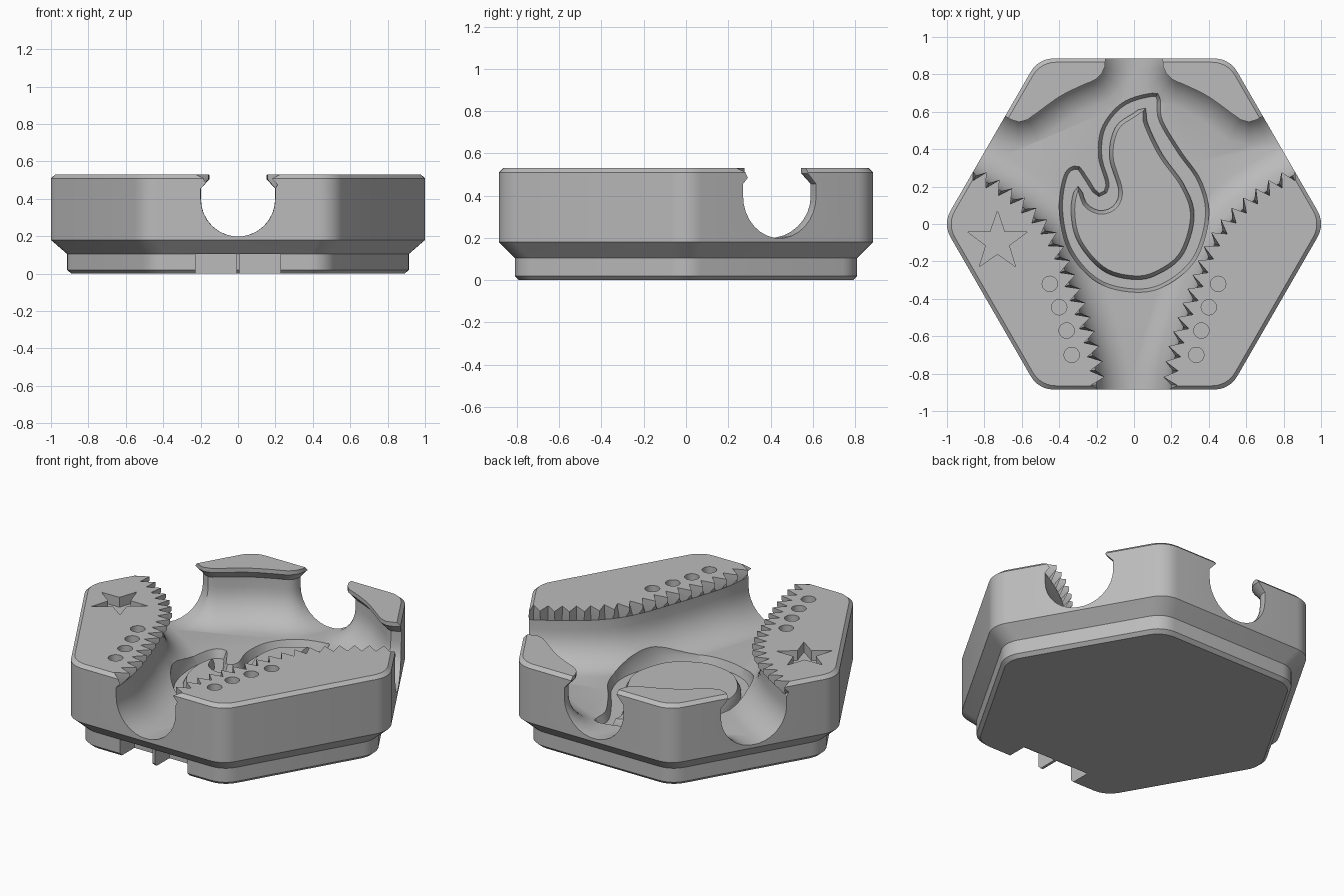
import bpy, bmesh, math
from mathutils import Vector

cube = bpy.data.objects.get("Cube")
if cube:
    bpy.data.objects.remove(cube, do_unlink=True)

grey = bpy.data.materials.new("plain grey")
grey.use_nodes = True
grey.diffuse_color = (0.5, 0.5, 0.5, 1)
grey.node_tree.nodes["Principled BSDF"].inputs["Base Color"].default_value = (0.5, 0.5, 0.5, 1)


def loft(name, layers):
    """Solid through stacked loops; layers are (z, points) of equal length."""
    bm = bmesh.new()
    rings = [[bm.verts.new((p[0], p[1], z)) for p in pts] for z, pts in layers]
    n = len(rings[0])
    for low, high in zip(rings, rings[1:]):
        for i in range(n):
            j = (i + 1) % n
            bm.faces.new((low[i], low[j], high[j], high[i]))
    bm.faces.new(rings[0][::-1])
    bm.faces.new(rings[-1])
    bmesh.ops.recalc_face_normals(bm, faces=bm.faces)
    mesh = bpy.data.meshes.new(name)
    bm.to_mesh(mesh)
    bm.free()
    ob = bpy.data.objects.new(name, mesh)
    mesh.materials.append(grey)
    bpy.context.collection.objects.link(ob)
    return ob


def cut(body, cutter):
    cutter.hide_render = True
    mod = body.modifiers.new("cut", "BOOLEAN")
    mod.operation, mod.solver, mod.object = "DIFFERENCE", "EXACT", cutter
    bpy.context.view_layer.objects.active = body
    bpy.ops.object.modifier_apply(modifier=mod.name)
    bpy.data.objects.remove(cutter, do_unlink=True)


def spline(ctrl, step, closed=False):
    """Smooth curve through control points, resampled at an even spacing."""
    c = [Vector(p) for p in ctrl]
    n = len(c)
    get = (lambda i: c[i % n]) if closed else (lambda i: c[max(0, min(n - 1, i))])
    dense = []
    for i in range(n if closed else n - 1):
        a, b, d, e = (get(i + k) for k in (-1, 0, 1, 2))
        for k in range(20):
            t = k / 20
            dense.append(0.5 * (2 * b + (d - a) * t + (2 * a - 5 * b + 4 * d - e) * t ** 2
                                + (3 * b - a - 3 * d + e) * t ** 3))
    dense.append(get(n) if closed else c[-1])
    dist = [0.0]
    for p, q in zip(dense, dense[1:]):
        dist.append(dist[-1] + (q - p).length)
    count = round(dist[-1] / step)
    out, k = [], 0
    for i in range(count if closed else count + 1):
        s = dist[-1] * i / count
        while k < len(dist) - 2 and dist[k + 1] < s:
            k += 1
        f = (s - dist[k]) / max(dist[k + 1] - dist[k], 1e-9)
        out.append(dense[k].lerp(dense[k + 1], f))
    return out


def offset(pts, amounts, closed=False):
    """Move each point to the left of the travel direction."""
    n, out = len(pts), []
    for i, p in enumerate(pts):
        if closed:
            d = pts[(i + 1) % n] - pts[i - 1]
        else:
            d = pts[min(i + 1, n - 1)] - pts[max(i - 1, 0)]
        d.normalize()
        out.append(p + Vector((-d.y, d.x)) * amounts[i])
    return out


def rounded_hexagon(apothem, radius=0.14, steps=6):
    reach = (apothem - radius) / math.cos(math.pi / 6)
    pts = []
    for corner in range(6):
        a = math.radians(60 * corner)
        for k in range(steps + 1):
            b = a + math.radians(-30 + 60 * k / steps)
            pts.append((reach * math.cos(a) + radius * math.cos(b),
                        reach * math.sin(a) + radius * math.sin(b)))
    return pts


def circle(x, y, radius, n=24):
    return [(x + radius * math.cos(math.tau * k / n),
             y + radius * math.sin(math.tau * k / n)) for k in range(n)]


def box(x0, x1, y0, y1):
    return [(x0, y0), (x1, y0), (x1, y1), (x0, y1)]


# Hexagonal body with a stepped foot and chamfered rims
body = loft("hexagonal_body", [(z, rounded_hexagon(a)) for z, a in (
    (0, 0.79), (0.02, 0.81), (0.105, 0.81), (0.18, 0.885), (0.51, 0.885), (0.53, 0.865))])

# Pocket edges: toothed side from front to side channel, plain side from there to the back
toothed = spline([(0.2, -1.1), (0.2, -0.86), (0.22, -0.7), (0.28, -0.5), (0.34, -0.33),
                  (0.4, -0.17), (0.47, -0.04), (0.57, 0.07), (0.7, 0.17),
                  (0.866, 0.27), (1.053, 0.377)], 0.04)
plain = spline([(0.853, 0.723), (0.74, 0.66), (0.66, 0.612), (0.61, 0.59), (0.56, 0.62),
                (0.42, 0.72), (0.29, 0.785), (0.23, 0.81), (0.2, 0.85), (0.2, 0.92),
                (0.2, 1.1)], 0.025)


def pocket_loop(inset, valley):
    teeth = [inset if i % 2 else valley for i in range(len(toothed))]
    right = offset(toothed, teeth) + offset(plain, [inset] * len(plain))
    return right + [Vector((-p.x, p.y)) for p in reversed(right)]


# Round-bottomed pocket, then an overhanging lip with teeth
layers = []
for deg in (8, 20, 32, 44, 56, 68, 79, 90):
    phi = math.radians(deg)
    inset = 0.2 * (1 - math.sin(phi))
    layers.append((0.398 - 0.2 * math.cos(phi), pocket_loop(inset, inset)))
layers += [(0.455, pocket_loop(0, 0)), (0.505, pocket_loop(0.045, -0.03)),
           (0.6, pocket_loop(0.045, -0.03))]
cut(body, loft("pocket_cutter", layers))

# Flame groove in the floor and the raised flame inside it
outer = spline([(0.14, 0.67), (0.15, 0.56), (0.25, 0.39), (0.36, 0.23), (0.4, 0.04),
                (0.33, -0.19), (0.17, -0.33), (0, -0.365), (-0.2, -0.31), (-0.35, -0.14),
                (-0.4, 0.08), (-0.37, 0.27), (-0.3, 0.31), (-0.25, 0.25), (-0.19, 0.165),
                (-0.15, 0.21), (-0.19, 0.36), (-0.17, 0.52), (-0.06, 0.65), (0.1, 0.7)],
               0.03, True)
inner = spline([(0.055, 0.61), (0.06, 0.54), (0.14, 0.37), (0.26, 0.2), (0.31, 0.04),
                (0.25, -0.16), (0.12, -0.26), (0, -0.285), (-0.16, -0.24), (-0.29, -0.09),
                (-0.325, 0.07), (-0.3, 0.19), (-0.26, 0.1), (-0.18, 0.06), (-0.1, 0.09),
                (-0.07, 0.18), (-0.12, 0.36), (-0.09, 0.51), (0, 0.58)], 0.03, True)


def ring(pts, amount):
    # both curves run clockwise, so a positive amount grows them
    return offset(pts, [amount] * len(pts), True)


cut(body, loft("groove_cutter", [(0.15, ring(outer, -0.018)), (0.2, outer), (0.28, outer)]))
flame = loft("raised_flame", [(0.14, ring(inner, 0.012)), (0.16, ring(inner, 0.012)),
                              (0.199, ring(inner, -0.008))])

# Sunken star on the right block
star = []
for k in range(10):
    a = math.radians(90 + 36 * k)
    r = 0.065 if k % 2 else 0.165
    star.append((-0.73 + r * math.cos(a), -0.095 + r * math.sin(a)))
cut(body, loft("star_cutter", [(0.47, star), (0.6, star)]))

# Dot rows and foot notches, mirrored left and right
for side in (-1, 1):
    for x, y in ((0.45, -0.32), (0.4, -0.445), (0.36, -0.57), (0.333, -0.7)):
        dot = circle(side * x, y, 0.041)
        cut(body, loft("dot_cutter", [(0.47, dot), (0.6, dot)]))
    notch = box(*sorted((side * 0.008, side * 0.227)), -1, -0.67)
    cut(body, loft("notch_cutter", [(-0.1, notch), (0.104, notch)]))

# Smooth shading with sharp edges kept
for ob in (body, flame):
    bpy.ops.object.select_all(action="DESELECT")
    ob.select_set(True)
    bpy.context.view_layer.objects.active = ob
    bpy.ops.object.shade_smooth_by_angle(angle=math.radians(28))
